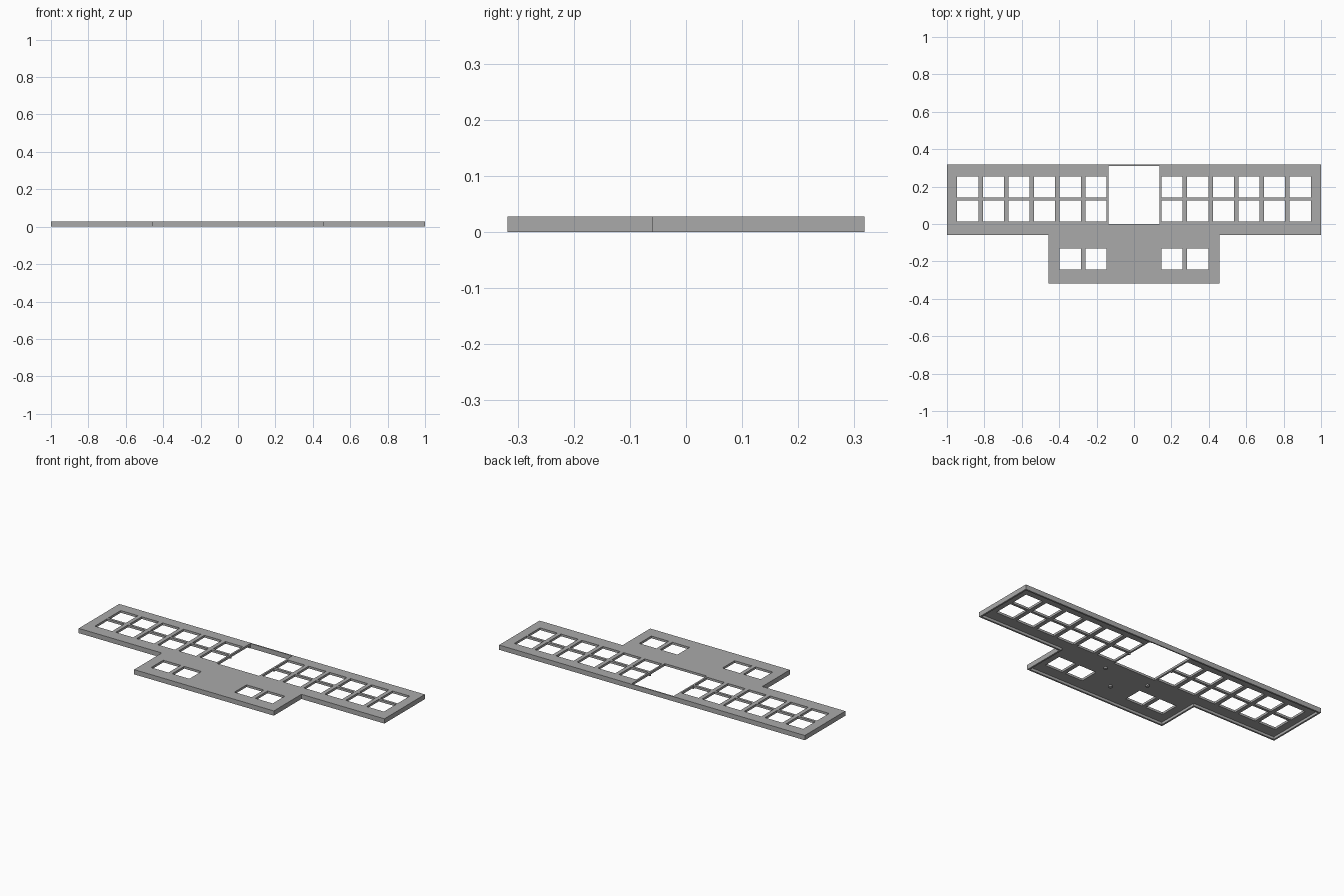
import bpy
import bmesh
from mathutils import Matrix, Vector

cube = bpy.data.objects.get("Cube")
if cube:
    bpy.data.objects.remove(cube, do_unlink=True)

HEIGHT = 0.028
PLATE = 0.013      # thickness of the top sheet
RIM = 0.01         # thickness of the outer wall

grey = bpy.data.materials.new("plain grey")
grey.use_nodes = True
grey.diffuse_color = (0.4, 0.4, 0.4, 1)
grey.node_tree.nodes["Principled BSDF"].inputs["Base Color"].default_value = (0.4, 0.4, 0.4, 1)


def make_object(name, bm):
    bmesh.ops.recalc_face_normals(bm, faces=bm.faces)
    mesh = bpy.data.meshes.new(name)
    bm.to_mesh(mesh)
    bm.free()
    mesh.materials.append(grey)
    obj = bpy.data.objects.new(name, mesh)
    bpy.context.collection.objects.link(obj)
    return obj


def outline(inset):
    """Mirrored T-shaped outline, moved inwards by inset."""
    half = [(1 - inset, 0.318 - inset), (1 - inset, -0.06 + inset),
            (0.457 - inset, -0.06 + inset), (0.457 - inset, -0.318 + inset)]
    return half + [(-x, y) for x, y in reversed(half)]


def prism(name, points, z0, z1):
    bm = bmesh.new()
    face = bm.faces.new([bm.verts.new((x, y, z0)) for x, y in points])
    top = bmesh.ops.extrude_face_region(bm, geom=[face])["geom"]
    verts = [v for v in top if isinstance(v, bmesh.types.BMVert)]
    bmesh.ops.translate(bm, verts=verts, vec=(0, 0, z1 - z0))
    return make_object(name, bm)


def add_box(bm, x, y, width, depth):
    matrix = Matrix.Translation((x, y, HEIGHT / 2)) @ Matrix.Diagonal((width, depth, 0.2, 1))
    bmesh.ops.create_cube(bm, size=1, matrix=matrix)


def cut(target, cutter):
    mod = target.modifiers.new("cut", 'BOOLEAN')
    mod.operation = 'DIFFERENCE'
    mod.solver = 'EXACT'
    mod.object = cutter
    cutter.hide_render = True
    bpy.context.view_layer.objects.active = target
    bpy.ops.object.modifier_apply(modifier=mod.name)
    bpy.data.objects.remove(cutter, do_unlink=True)


# Cover plate with an outer wall and a hollow underside
plate = prism("cover_plate", outline(0), 0, HEIGHT)
cut(plate, prism("underside_recess", outline(RIM), -0.1, HEIGHT - PLATE))

# Two rows of six key windows per side, a short front row, and the large opening
bm = bmesh.new()
for side in (-1, 1):
    for row_y, count in ((0.198, 6), (0.07, 6), (-0.187, 2)):
        for i in range(count):
            add_box(bm, side * (0.204 + 0.137 * i), row_y, 0.113, 0.113)
add_box(bm, 0, 0.156, 0.274, 0.31)
cut(plate, make_object("window_cutters", bm))

# Small support posts under the plate
bm = bmesh.new()
post_z0, post_z1 = 0.006, HEIGHT - PLATE + 0.002
for x, y, radius in ((0.142, -0.06, 0.01), (-0.142, -0.06, 0.01), (0, -0.19, 0.01),
                     (0.142, 0.134, 0.005), (-0.142, 0.134, 0.005)):
    bmesh.ops.create_cone(bm, cap_ends=True, segments=16, radius1=radius, radius2=radius,
                          depth=post_z1 - post_z0,
                          matrix=Matrix.Translation(Vector((x, y, (post_z0 + post_z1) / 2))))
make_object("support_posts", bm)
